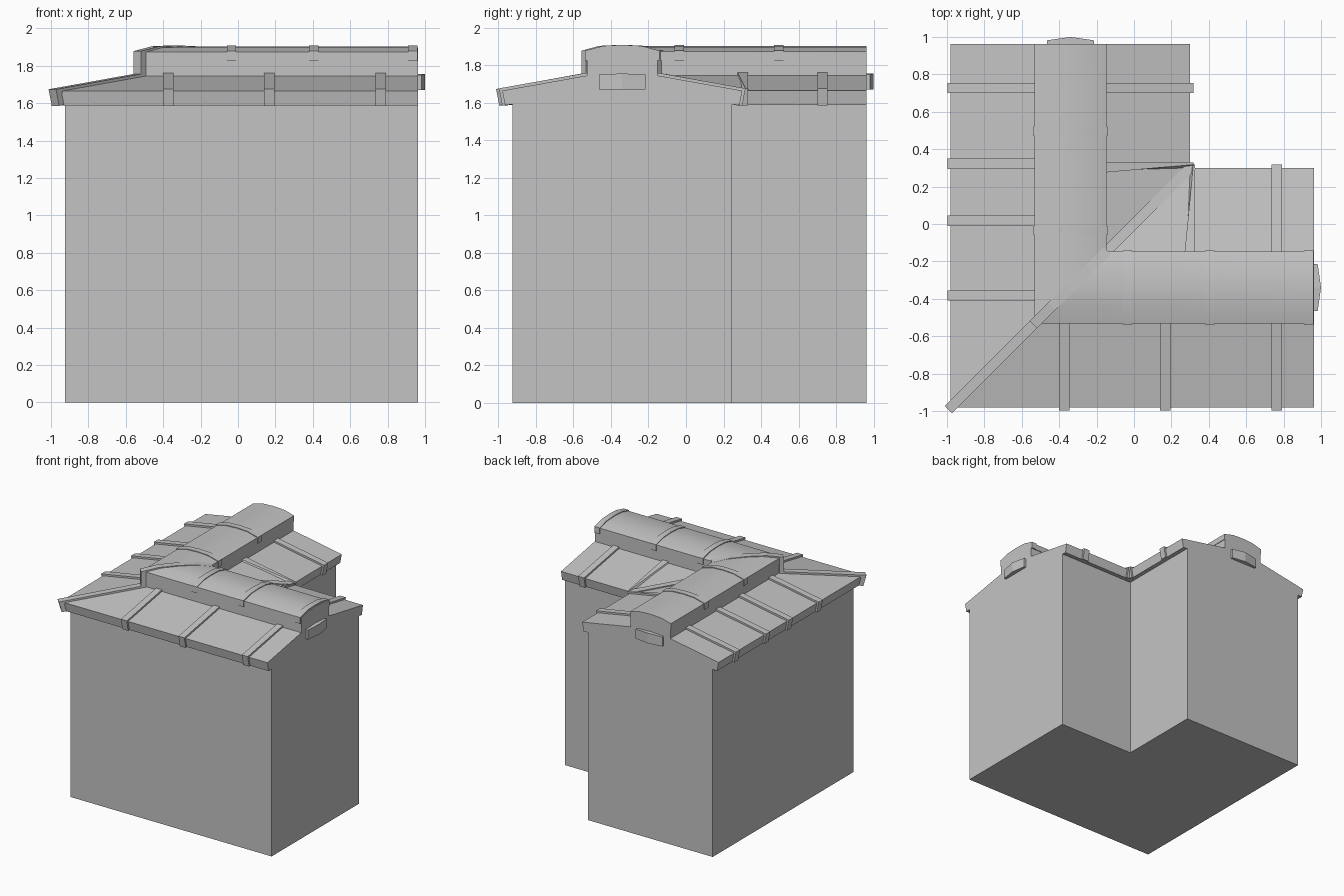
import bpy
import bmesh
from math import radians
from mathutils import Vector

if "Cube" in bpy.data.objects:
    bpy.data.objects.remove(bpy.data.objects["Cube"], do_unlink=True)

grey = bpy.data.materials.new("plain_grey")
grey.use_nodes = True
grey.diffuse_color = (0.55, 0.55, 0.55, 1)
grey.node_tree.nodes["Principled BSDF"].inputs["Base Color"].default_value = grey.diffuse_color

C = -0.34    # centre line shared by both wings
END = 0.963  # gable end of both wings


def swap(p):
    """Turn a point of the east wing into one of the north wing."""
    return (p[1], p[0], p[2])


def mirrored(half):
    """Complete a left half profile that stops on the centre line."""
    return half + [(-t, z) for t, z in reversed(half) if t != 0]


def offset(path, d):
    """Push a (t, z) path outwards with mitred corners."""
    pts = [Vector(p) for p in path]
    normals = []
    for a, b in zip(pts, pts[1:]):
        e = (b - a).normalized()
        normals.append(Vector((-e.y, e.x)))
    result = []
    for i, p in enumerate(pts):
        n1, n2 = normals[max(i - 1, 0)], normals[min(i, len(normals) - 1)]
        result.append(p + (n1 + n2) * d / (1 + n1.dot(n2)))
    return result


def add_loft(bm, rings, start=True):
    rows = [[bm.verts.new(p) for p in ring] for ring in rings]
    n = len(rows[0])
    for a, b in zip(rows, rows[1:]):
        for i in range(n):
            j = (i + 1) % n
            bm.faces.new((a[i], a[j], b[j], b[i]))
    bm.faces.new(rows[-1])
    if start:
        bm.faces.new(rows[0])


def finish(name, bm, smooth=False):
    bmesh.ops.remove_doubles(bm, verts=bm.verts, dist=0.0002)
    bmesh.ops.recalc_face_normals(bm, faces=bm.faces)
    mesh = bpy.data.meshes.new(name)
    bm.to_mesh(mesh)
    bm.free()
    mesh.materials.append(grey)
    if smooth:
        mesh.shade_smooth()
        mesh.set_sharp_from_angle(angle=radians(30))
    obj = bpy.data.objects.new(name, mesh)
    bpy.context.collection.objects.link(obj)


def wings(name, profile, smooth=False):
    """Sweep a profile along both wings, mitred on the diagonal."""
    bm = bmesh.new()
    mitre = [(C + t, C + t, z) for t, z in profile]
    gable = [(END, C + t, z) for t, z in profile]
    add_loft(bm, [mitre, gable], start=False)
    add_loft(bm, [[swap(p) for p in r] for r in (mitre, gable)], start=False)
    finish(name, bm, smooth)


def band(name, path, a, b, lift, north=False, sink=0.01, smooth=False):
    """Thin strip draped over a path, from a to b along a wing."""
    rings = []
    for o, i in zip(offset(path, lift), offset(path, -sink)):
        ring = [(max(s, C + p.x), C + p.x, p.y)
                for s, p in ((a, o), (b, o), (b, i), (a, i))]
        rings.append([swap(p) for p in ring] if north else ring)
    bm = bmesh.new()
    add_loft(bm, rings)
    finish(name, bm, smooth)


# Profiles: offset from the centre line, height
eave = [(-0.625, 1.588), (-0.64, 1.665)]
cap_top = [(-0.187, 1.87), (-0.1, 1.893), (0, 1.898)]
outer_slope = eave + [(-0.18, 1.747)]
inner_slope = [(-t, z) for t, z in reversed(outer_slope)]
cap_cover = mirrored([(-0.187, 1.825)] + cap_top)

# Main masses
wings("walls", mirrored([(-0.585, 0), (-0.585, 1.6)]))
wings("roof", mirrored([(-0.585, 1.592)] + eave + [(-0.187, 1.746)]))
wings("ridge_cap", mirrored([(-0.187, 1.70)] + cap_top), smooth=True)

# Covers and straps over the ridge cap
for label, north, cover_end, straps in (
        ("east", False, 0.91, (-0.06, 0.38, 0.91)),
        ("north", True, END, (-0.06, 0.47))):
    band(label + "_cap_cover", cap_cover, -1, cover_end, 0.005, north, smooth=True)
    for k, s in enumerate(straps):
        band(f"{label}_cap_strap_{k + 1}", cap_cover, s, s + 0.05, 0.011, north, smooth=True)

# Battens on the roof slopes
for label, north, path, starts in (
        ("south", False, outer_slope, (-0.4, 0.14, 0.735)),
        ("inner_east", False, inner_slope, (0.27, 0.735)),
        ("west", True, outer_slope, (-0.41, -0.01, 0.295, 0.70)),
        ("inner_north", True, inner_slope, (0.275, 0.70))):
    for k, s in enumerate(starts):
        band(f"{label}_batten_{k + 1}", path, s, s + 0.055, 0.015, north)

# Diagonal strip over hip, cap and valley
diagonal = mirrored(eave + [(-0.187, 1.747)] + cap_top)
bm = bmesh.new()
rings = []
for o, i in zip(offset(diagonal, 0.011), offset(diagonal, -0.015)):
    rings.append([(C + p.x + w, C + p.x - w, p.y)
                  for w, p in ((-0.02, o), (0.02, o), (0.02, i), (-0.02, i))])
add_loft(bm, rings)
finish("hip_and_valley_strip", bm)

# Bowed vent box on each gable
for label, north in (("east", False), ("north", True)):
    bm = bmesh.new()
    rings = []
    for t, x, top in ((-0.125, 0.982, 1.75), (0, 1.0, 1.757), (0.125, 0.982, 1.75)):
        ring = [(0.95, C + t, 1.67), (x, C + t, 1.67), (x, C + t, top), (0.95, C + t, top)]
        rings.append([swap(p) for p in ring] if north else ring)
    add_loft(bm, rings)
    finish(label + "_gable_vent", bm)
